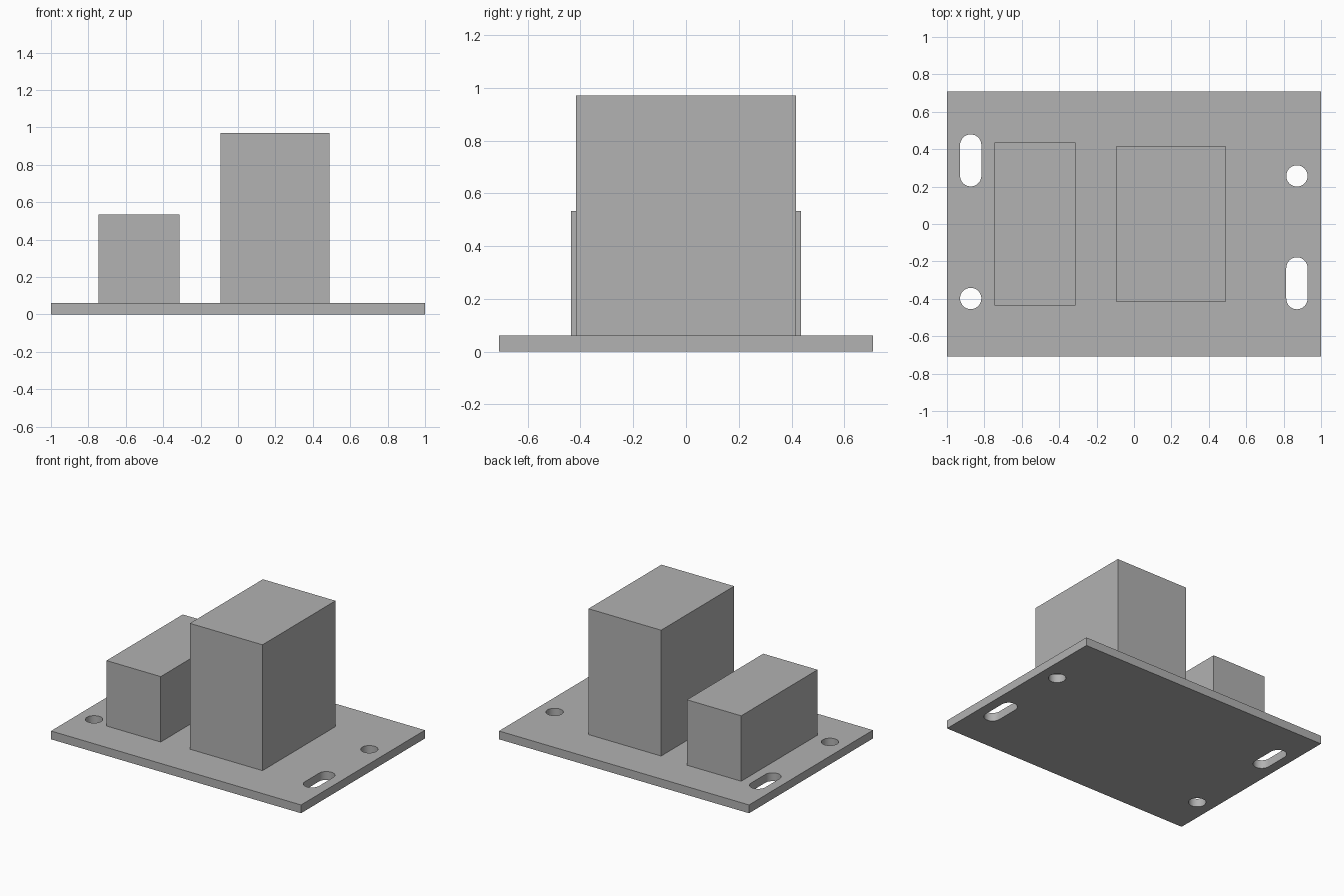
import bpy
import bmesh
from math import cos, sin, pi, radians
from mathutils import Vector

cube = bpy.data.objects.get("Cube")
if cube:
    bpy.data.objects.remove(cube, do_unlink=True)

THICK = 0.06
HOLE_R = 0.057

grey = bpy.data.materials.new("plain grey")
grey.use_nodes = True
colour = (0.445, 0.445, 0.445, 1)
grey.diffuse_color = colour
grey.node_tree.nodes["Principled BSDF"].inputs["Base Color"].default_value = colour


def add_object(name, bm):
    bmesh.ops.recalc_face_normals(bm, faces=bm.faces)
    mesh = bpy.data.meshes.new(name)
    bm.to_mesh(mesh)
    bm.free()
    mesh.materials.append(grey)
    obj = bpy.data.objects.new(name, mesh)
    bpy.context.collection.objects.link(obj)
    return obj


def slot(x, y, half_length=0.0, steps=16):
    """Outline of a round hole, stretched along y into a slot."""
    points = []
    for centre, start in ((y + half_length, 0), (y - half_length, pi)):
        for i in range(steps + (half_length > 0)):
            a = start + pi * i / steps
            points.append((x + HOLE_R * cos(a), centre + HOLE_R * sin(a)))
    return points


def block(name, x0, x1, half_depth, top):
    bm = bmesh.new()
    bmesh.ops.create_cube(bm, size=1)
    bmesh.ops.scale(bm, verts=bm.verts, vec=(x1 - x0, 2 * half_depth, top - THICK))
    bmesh.ops.translate(bm, verts=bm.verts, vec=((x0 + x1) / 2, 0, (top + THICK) / 2))
    return add_object(name, bm)


# Base plate: outline with two round holes and two slots, extruded upward
outlines = [
    [(-1, -0.708), (1, -0.708), (1, 0.708), (-1, 0.708)],
    slot(-0.873, -0.398),
    slot(-0.873, 0.34, 0.082),
    slot(0.871, 0.257),
    slot(0.871, -0.317, 0.082),
]
bm = bmesh.new()
for outline in outlines:
    verts = [bm.verts.new((x, y, 0)) for x, y in outline]
    for a, b in zip(verts, verts[1:] + verts[:1]):
        bm.edges.new((a, b))
bmesh.ops.triangle_fill(bm, edges=bm.edges[:], use_beauty=True, normal=Vector((0, 0, 1)))
raised = bmesh.ops.extrude_face_region(bm, geom=bm.faces[:], use_keep_orig=True)
bmesh.ops.translate(bm, vec=(0, 0, THICK),
                    verts=[v for v in raised["geom"] if isinstance(v, bmesh.types.BMVert)])
plate = add_object("base_plate", bm)
bpy.context.view_layer.objects.active = plate
plate.select_set(True)
bpy.ops.object.shade_smooth_by_angle(angle=radians(30))

# Two blocks standing on the plate
block("low_block", -0.747, -0.313, 0.436, 0.533)
block("tall_block", -0.093, 0.488, 0.417, 0.97)
